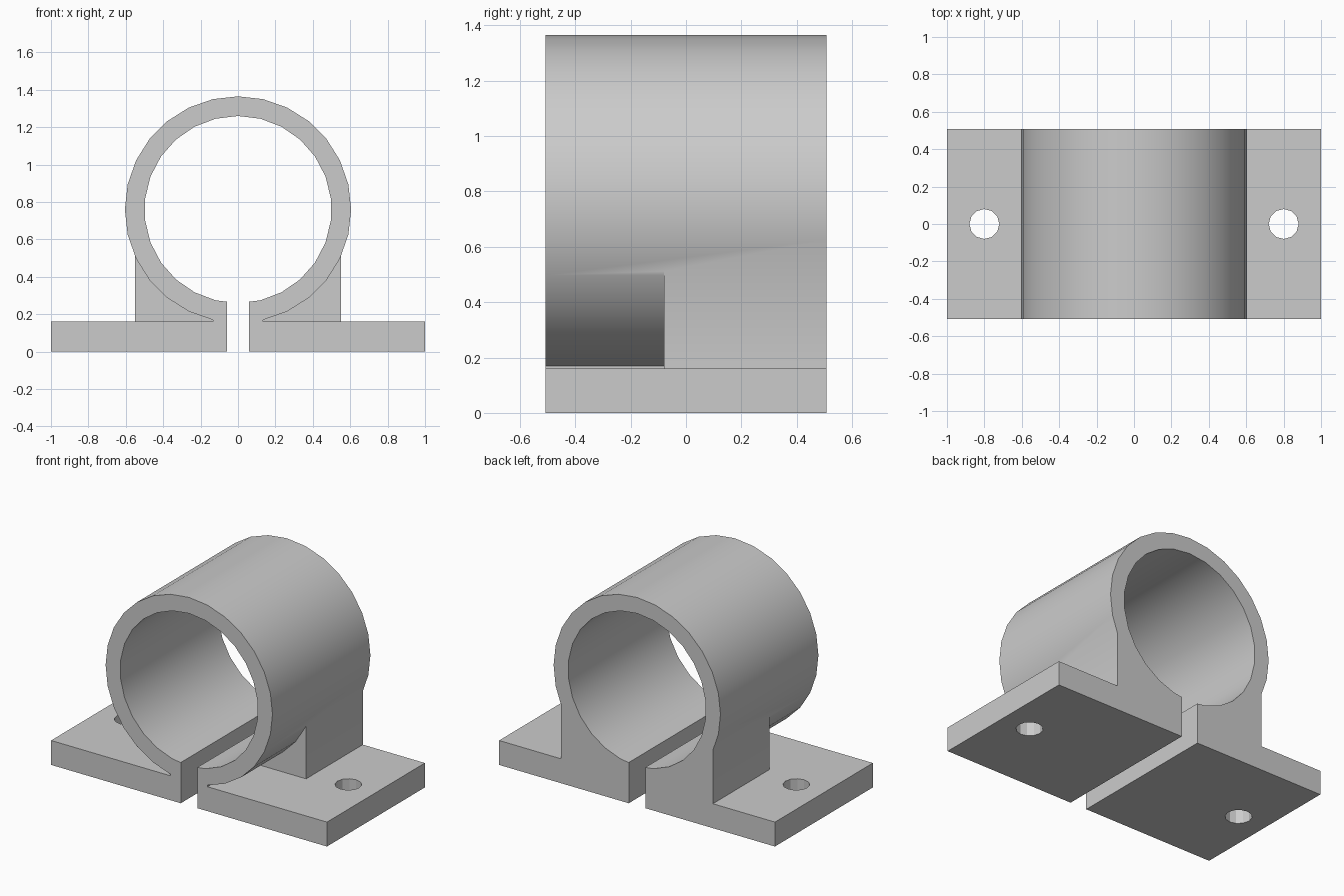
import bpy, bmesh
from math import sin, cos, pi, radians

cube = bpy.data.objects.get("Cube")
if cube:
    bpy.data.objects.remove(cube)

DEPTH = 0.507      # half length along y
AXIS = 0.76        # height of the bore axis
GAP = 0.06         # half width of the slit
FOOT = 0.16        # thickness of the feet

grey = bpy.data.materials.new("plain grey")
grey.use_nodes = True
grey.diffuse_color = (0.6, 0.6, 0.6, 1)
grey.node_tree.nodes["Principled BSDF"].inputs["Base Color"].default_value = grey.diffuse_color


def arc(radius, sides, first, last):
    """Points of a polygon around the bore, counted from the bottom towards +x."""
    step = 1 if last >= first else -1
    turns = [2 * pi * k / sides for k in range(first, last + step, step)]
    return [(radius * sin(t), AXIS - radius * cos(t)) for t in turns]


def prism(name, outline, y0, y1):
    """Extrude an x-z outline along y."""
    bm = bmesh.new()
    face = bm.faces.new([bm.verts.new((x, y0, z)) for x, z in outline])
    new = bmesh.ops.extrude_face_region(bm, geom=[face])["geom"]
    verts = [v for v in new if isinstance(v, bmesh.types.BMVert)]
    bmesh.ops.translate(bm, verts=verts, vec=(0, y1 - y0, 0))
    bmesh.ops.recalc_face_normals(bm, faces=bm.faces)
    mesh = bpy.data.meshes.new(name)
    bm.to_mesh(mesh)
    bm.free()
    mesh.materials.append(grey)
    ob = bpy.data.objects.new(name, mesh)
    bpy.context.collection.objects.link(ob)
    return ob


def combine(target, other, operation):
    """Apply a boolean and drop the helper."""
    mod = target.modifiers.new(operation, 'BOOLEAN')
    mod.operation, mod.solver, mod.object = operation, 'EXACT', other
    bpy.ops.object.select_all(action='DESELECT')
    bpy.context.view_layer.objects.active = target
    target.select_set(True)
    bpy.ops.object.modifier_apply(modifier=mod.name)
    bpy.data.objects.remove(other)


# split ring with its two feet, as one outline
outer = arc(0.605, 28, 1, 27)
inner = arc(0.5, 26, 25, 1)
neck = outer[0][0]
lip = 0.267
outline = ([(GAP, 0), (1, 0), (1, FOOT), (neck, FOOT)] + outer
           + [(-neck, FOOT), (-1, FOOT), (-1, 0), (-GAP, 0), (-GAP, lip)]
           + inner + [(GAP, lip)])
clamp = prism("pipe_clamp", outline, -DEPTH, DEPTH)

for side in (1, -1):
    # web filling the corner between ring and foot, rear part only
    web = [(0.1, 0.08), (0.55, 0.08), (0.55, 0.55)] + arc(0.55, 28, 5, 1)
    combine(clamp, prism("web", [(side * x, z) for x, z in web], -0.08, DEPTH), 'UNION')

    # bolt hole through the foot
    bpy.ops.mesh.primitive_cylinder_add(vertices=12, radius=0.08, depth=0.6,
                                        location=(side * 0.8, 0, 0.1))
    cutter = bpy.context.object
    cutter.hide_render = True
    cutter.data.materials.append(grey)
    combine(clamp, cutter, 'DIFFERENCE')

bpy.ops.object.select_all(action='DESELECT')
bpy.context.view_layer.objects.active = clamp
clamp.select_set(True)
bpy.ops.object.shade_smooth_by_angle(angle=radians(25))
